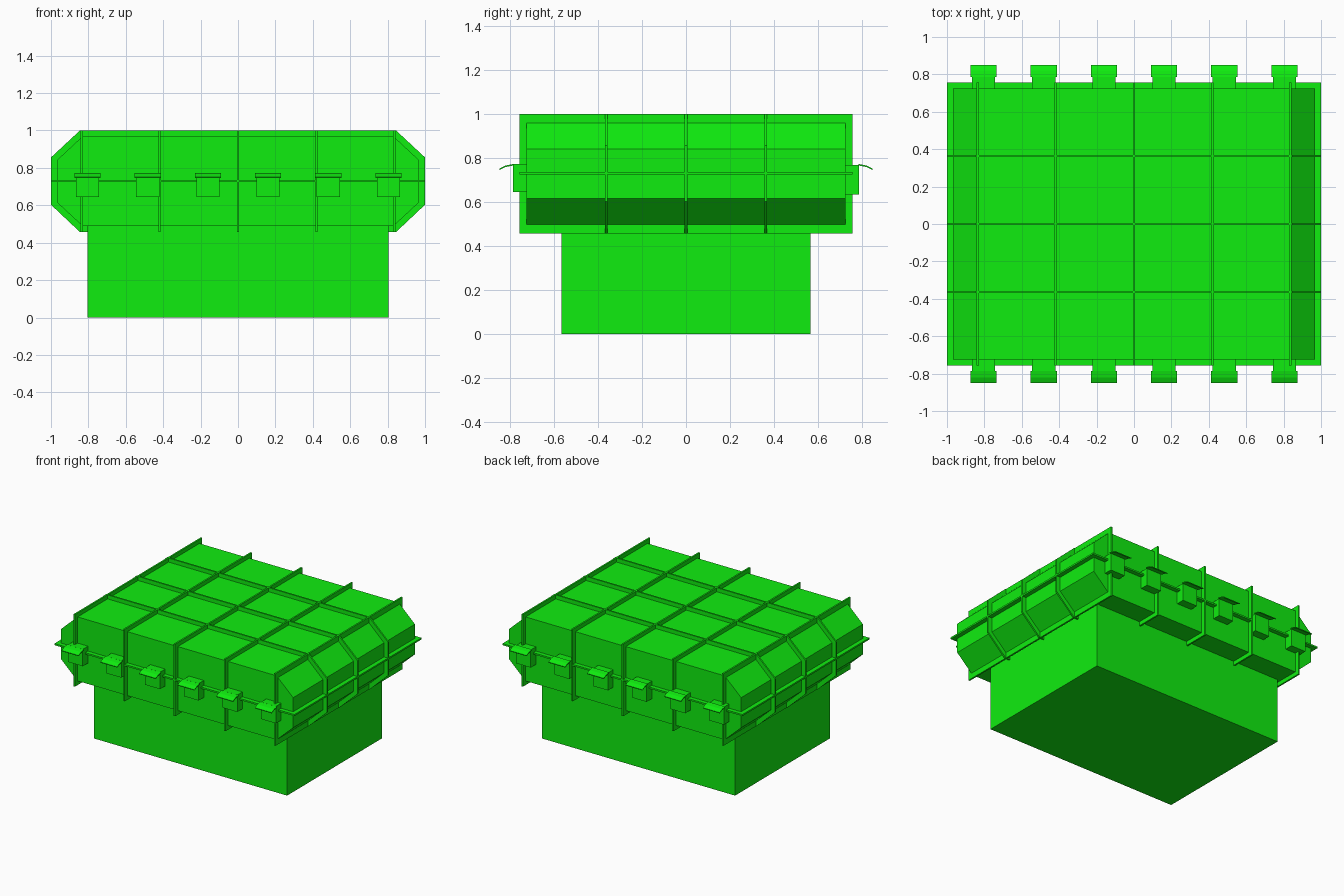
import bpy, bmesh
from mathutils import Vector

if "Cube" in bpy.data.objects:
    bpy.data.objects.remove(bpy.data.objects["Cube"])

green = bpy.data.materials.new("green_plastic")
green.diffuse_color = (0.005, 0.85, 0.005, 1)
green.use_nodes = True
green.node_tree.nodes["Principled BSDF"].inputs["Base Color"].default_value = green.diffuse_color


def prism(name, pts, to3d, offset):
    """Extrude a closed 2D profile along an offset vector."""
    bm = bmesh.new()
    face = bm.faces.new([bm.verts.new(to3d(a, b)) for a, b in pts])
    ext = bmesh.ops.extrude_face_region(bm, geom=[face])
    verts = [g for g in ext["geom"] if isinstance(g, bmesh.types.BMVert)]
    bmesh.ops.translate(bm, verts=verts, vec=Vector(offset))
    bmesh.ops.recalc_face_normals(bm, faces=bm.faces)
    me = bpy.data.meshes.new(name)
    bm.to_mesh(me)
    bm.free()
    me.materials.append(green)
    ob = bpy.data.objects.new(name, me)
    bpy.context.collection.objects.link(ob)
    return ob


def box(name, x, y, z):
    pts = [(x[0], y[0]), (x[1], y[0]), (x[1], y[1]), (x[0], y[1])]
    return prism(name, pts, lambda a, b: (a, b, z[0]), (0, 0, z[1] - z[0]))


def octagon(name, hx, cx, zs, y0, y1):
    z0, z1, z2, z3 = zs
    pts = [(-cx, z0), (cx, z0), (hx, z1), (hx, z2),
           (cx, z3), (-cx, z3), (-hx, z2), (-hx, z1)]
    return prism(name, pts, lambda a, b: (a, y0, b), (0, y1 - y0, 0))


# Lower tub and chamfered casing
box("lower_tub", (-0.805, 0.805), (-0.565, 0.565), (0, 0.5))
octagon("casing", 0.967, 0.83, (0.488, 0.615, 0.842, 0.97), -0.725, 0.725)

# Ribs across the width, length and parting line
T = 0.006
for x in (-0.835, -0.42, 0, 0.42, 0.835):
    box("cross_rib", (x - T, x + T), (-0.757, 0.757), (0.457, 1.0))
for y in (-0.363, 0, 0.363):
    octagon("long_rib", 1.0, 0.845, (0.457, 0.603, 0.856, 1.0), y - T, y + T)
box("parting_flange", (-1, 1), (-0.757, 0.757), (0.73 - T, 0.73 + T))

# Latches with drooping flaps along front and back
flap = [(0.785, 0.766), (0.82, 0.759), (0.848, 0.746),
        (0.849, 0.752), (0.82, 0.766), (0.785, 0.773)]
for side in (-1, 1):
    drop = 0.01 if side > 0 else 0
    for i in range(6):
        x = -0.805 + i * 0.322
        box("latch_block", (x - 0.062, x + 0.062),
            sorted((side * 0.72, side * 0.787)), (0.645 - drop, 0.773 - drop / 2))
        prism("latch_flap", flap,
              lambda a, b: (x - 0.07, side * a, b), (0.14, 0, 0))
